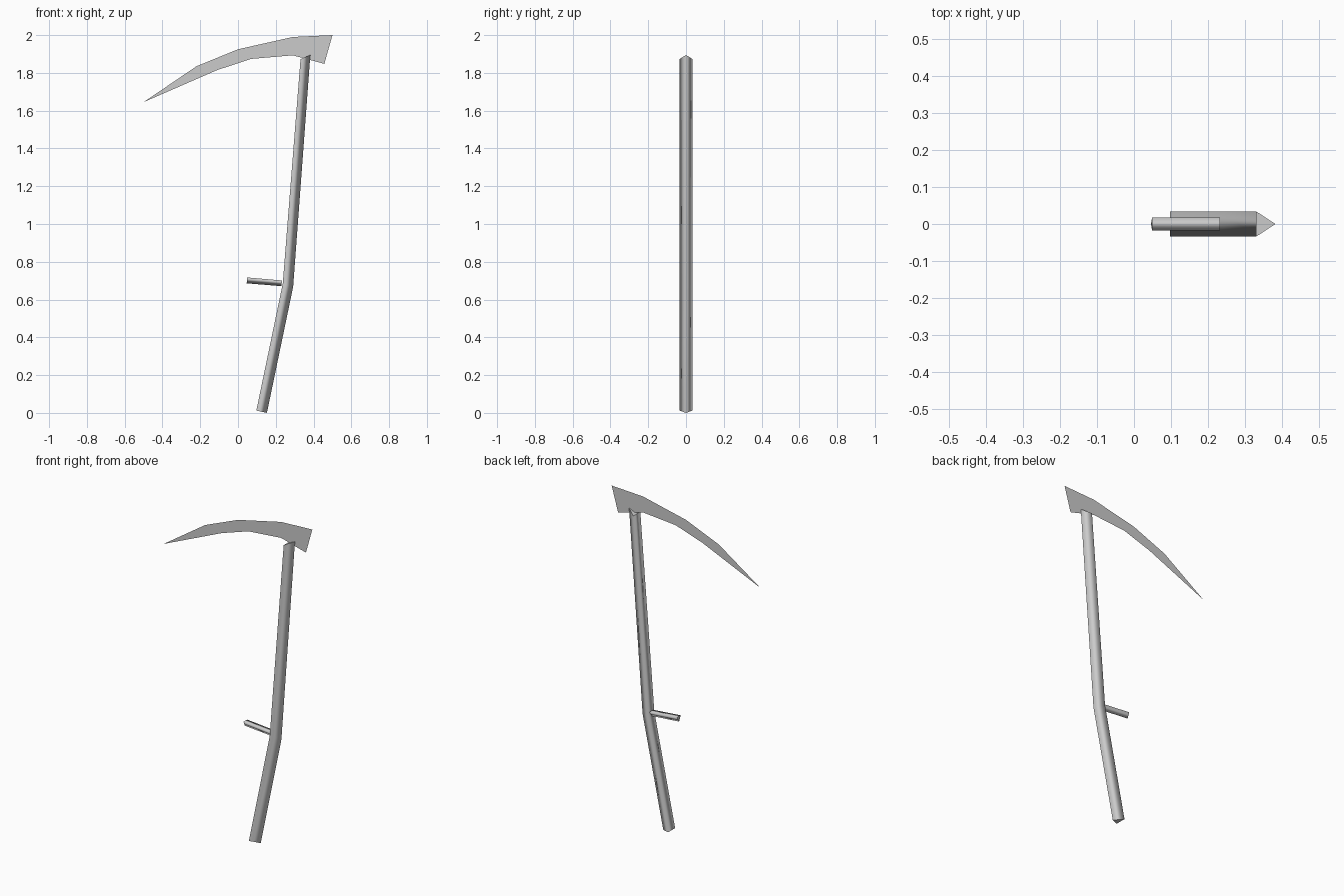
import bpy, bmesh

if "Cube" in bpy.data.objects:
    bpy.data.objects.remove(bpy.data.objects["Cube"])


def finish(name, bm):
    bmesh.ops.recalc_face_normals(bm, faces=bm.faces[:])
    mesh = bpy.data.meshes.new(name)
    bm.to_mesh(mesh)
    bm.free()
    obj = bpy.data.objects.new(name, mesh)
    bpy.context.collection.objects.link(obj)
    return obj


def triangular_bar(name, stations, half_width):
    """Loft a three-sided bar. Each station: (x, z) of flat side, (x, z) of ridge."""
    bm = bmesh.new()
    rings = []
    for (fx, fz), (rx, rz) in stations:
        rings.append([bm.verts.new(p) for p in (
            (fx, -half_width, fz), (rx, 0, rz), (fx, half_width, fz))])
    for a, b in zip(rings, rings[1:]):
        for i in range(3):
            j = (i + 1) % 3
            bm.faces.new((a[i], a[j], b[j], b[i])).smooth = True
    # flat end caps with crisp rims
    for ring in (rings[0], rings[-1]):
        cap = bm.faces.new(ring)
        for e in cap.edges:
            e.smooth = False
    return finish(name, bm)


# Bent wooden shaft
triangular_bar("shaft", [
    ((0.097, 0.012), (0.153, 0.0)),
    ((0.237, 0.685), (0.292, 0.668)),
    ((0.331, 1.873), (0.383, 1.895)),
], 0.034)

# Short side grip, flat side up
triangular_bar("grip", [
    ((0.049, 0.717), (0.046, 0.686)),
    ((0.233, 0.701), (0.230, 0.671)),
], 0.018)

# Thin sheet blade: strip between the back edge and the cutting edge
back_edge = [(-0.22, 1.835), (0.0, 1.925), (0.29, 1.99), (0.50, 2.0)]
cutting_edge = [(-0.11, 1.815), (0.07, 1.874), (0.29, 1.893), (0.457, 1.848)]
bm = bmesh.new()
tip = bm.verts.new((-0.5, 0, 1.645))
top = [bm.verts.new((x, 0, z)) for x, z in back_edge]
low = [bm.verts.new((x, 0, z)) for x, z in cutting_edge]
bm.faces.new((tip, low[0], top[0]))
for i in range(3):
    bm.faces.new((top[i], low[i], low[i + 1], top[i + 1]))
finish("blade", bm)
